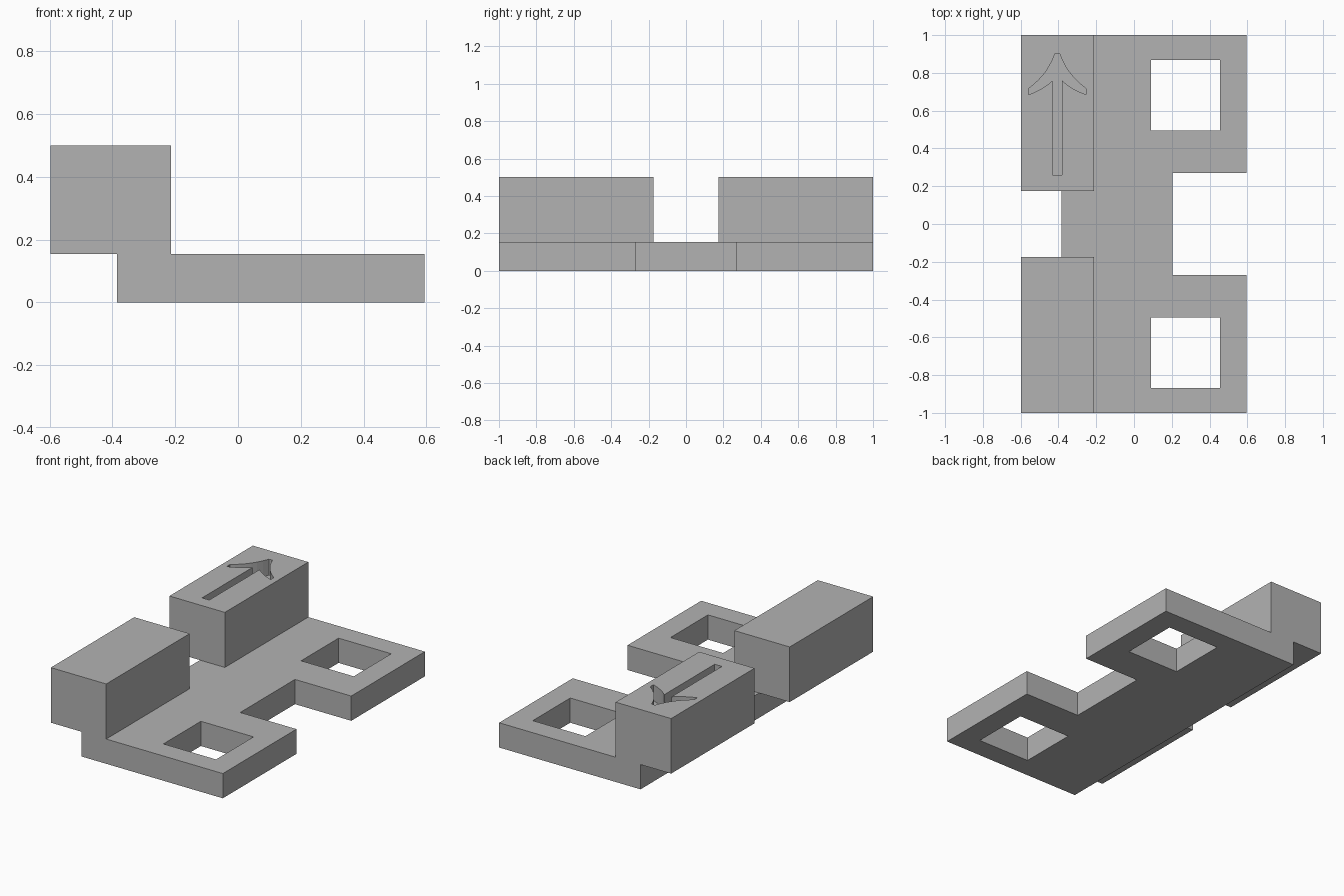
import bpy
import bmesh
from mathutils import Vector
from mathutils.geometry import interpolate_bezier

cube = bpy.data.objects.get("Cube")
if cube:
    bpy.data.objects.remove(cube)

grey = bpy.data.materials.new("plain grey")
grey.use_nodes = True
grey.diffuse_color = (0.45, 0.45, 0.45, 1)
grey.node_tree.nodes["Principled BSDF"].inputs["Base Color"].default_value = grey.diffuse_color


def prism(name, outline, z0, z1):
    """Extrude a flat outline from z0 up to z1."""
    bm = bmesh.new()
    face = bm.faces.new([bm.verts.new((x, y, z0)) for x, y in outline])
    top = bmesh.ops.extrude_face_region(bm, geom=[face])["geom"]
    moved = [v for v in top if isinstance(v, bmesh.types.BMVert)]
    bmesh.ops.translate(bm, verts=moved, vec=(0, 0, z1 - z0))
    bmesh.ops.recalc_face_normals(bm, faces=bm.faces)
    mesh = bpy.data.meshes.new(name)
    bm.to_mesh(mesh)
    bm.free()
    mesh.materials.append(grey)
    obj = bpy.data.objects.new(name, mesh)
    bpy.context.collection.objects.link(obj)
    return obj


def box(name, x0, x1, y0, y1, z0, z1):
    return prism(name, [(x0, y0), (x1, y0), (x1, y1), (x0, y1)], z0, z1)


def cut(target, cutter):
    mod = target.modifiers.new(cutter.name, "BOOLEAN")
    mod.operation = "DIFFERENCE"
    mod.solver = "EXACT"
    mod.object = cutter
    cutter.hide_render = True
    cutter.hide_set(True)
    cutter.display_type = "WIRE"


def arc(a, b, c, d, steps=8):
    pts = [Vector((*p, 0)) for p in (a, b, c, d)]
    return [(p.x, p.y) for p in interpolate_bezier(*pts, steps)]


PLATE_TOP, BLOCK_TOP = 0.155, 0.5

# Base plate with a notch in its +x edge
base = prism("base_plate", [
    (-0.385, -1), (0.595, -1), (0.595, -0.271), (0.205, -0.271),
    (0.205, 0.271), (0.595, 0.271), (0.595, 1), (-0.385, 1)], 0, PLATE_TOP)

# Square windows and raised blocks on both ends
blocks = {}
for label, s in (("front", -1), ("back", 1)):
    y0, y1 = sorted((s * 0.496, s * 0.867))
    cut(base, box(label + "_window_cutter", 0.09, 0.455, y0, y1, -0.1, 0.3))
    y0, y1 = sorted((s * 0.174, s))
    blocks[label] = box(label + "_block", -0.597, -0.213, y0, y1, PLATE_TOP, BLOCK_TOP)

# Engraved arrow: half outline (offset from its centre line), then mirrored
CENTRE = -0.406
half = [(0.025, 0.26)]
half += arc((0.025, 0.76), (0.06, 0.725), (0.11, 0.7), (0.152, 0.685))
half += arc((0.152, 0.717), (0.095, 0.76), (0.045, 0.81), (0.012, 0.903))
outline = [(CENTRE + x, y) for x, y in half]
outline += [(CENTRE - x, y) for x, y in reversed(half)]
cut(blocks["back"], prism("arrow_cutter", outline, BLOCK_TOP - 0.1, BLOCK_TOP + 0.1))
